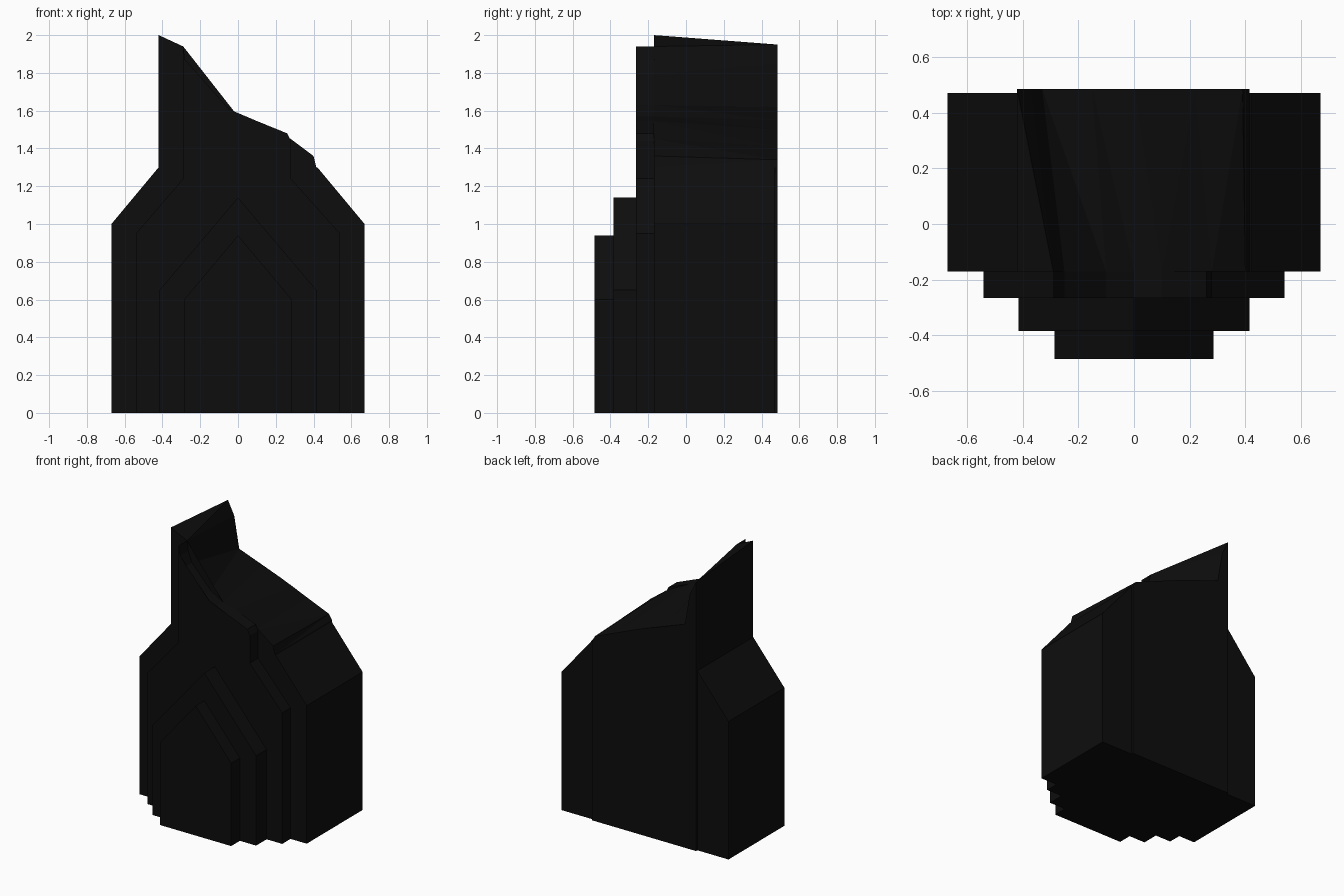
import bpy
import bmesh

cube = bpy.data.objects.get("Cube")
if cube:
    bpy.data.objects.remove(cube, do_unlink=True)

stone = bpy.data.materials.new("black_stone")
stone.use_nodes = True
colour = (0.004, 0.004, 0.004, 1)
stone.diffuse_color = colour
bsdf = stone.node_tree.nodes["Principled BSDF"]
bsdf.inputs["Base Color"].default_value = colour
bsdf.inputs["Roughness"].default_value = 0.9


def slab(name, front, back, y_front, y_back):
    """Loft between two matching (x, z) outlines to make a solid slab."""
    bm = bmesh.new()
    a = [bm.verts.new((x, y_front, z)) for x, z in front]
    b = [bm.verts.new((x, y_back, z)) for x, z in back]
    bm.faces.new(a)
    bm.faces.new(b[::-1])
    n = len(a)
    for i in range(n):
        j = (i + 1) % n
        bm.faces.new((a[j], a[i], b[i], b[j]))
    bmesh.ops.triangulate(bm, faces=bm.faces[:])
    bmesh.ops.recalc_face_normals(bm, faces=bm.faces[:])
    mesh = bpy.data.meshes.new(name)
    bm.to_mesh(mesh)
    bm.free()
    mesh.materials.append(stone)
    obj = bpy.data.objects.new(name, mesh)
    bpy.context.collection.objects.link(obj)
    return obj


def mirrored(half):
    """Complete a right-hand outline, listed from bottom to top."""
    return half + [(-x, z) for x, z in reversed(half) if x > 0]


# Broad body with sloping shoulders
body = mirrored([(0.67, 0), (0.67, 1.0), (0.42, 1.3)])
slab("shouldered_body", body, body, -0.17, 0.47)

# Tall core with a broken top, lower along the rear edge
core_front = [(-0.42, 0), (0.415, 0), (0.415, 1.3), (0.4, 1.36), (0.28, 1.45),
              (0.1, 1.545), (0, 1.57), (-0.1, 1.63), (-0.25, 1.79),
              (-0.29, 1.94), (-0.42, 2.0)]
core_back = [(-0.42, 0), (0.415, 0), (0.415, 1.3), (0.39, 1.34), (0.22, 1.41),
             (0.1, 1.46), (0, 1.5), (-0.15, 1.55), (-0.33, 1.62),
             (-0.37, 1.85), (-0.42, 1.95)]
slab("broken_core", core_front, core_back, -0.17, 0.485)

# Front buttress with a broken top
buttress = [(-0.54, 0), (0.54, 0), (0.54, 0.95), (0.28, 1.24), (0.28, 1.44),
            (0.26, 1.48), (0.1, 1.545), (0, 1.57), (-0.1, 1.63), (-0.25, 1.79),
            (-0.28, 1.87), (-0.29, 1.94), (-0.29, 1.24), (-0.54, 0.95)]
slab("front_buttress", buttress, buttress, -0.265, -0.17)

# Two stepped gables at the front
for name, width, eave, peak, y_front, y_back in (
        ("outer_gable", 0.415, 0.65, 1.14, -0.385, -0.265),
        ("inner_gable", 0.285, 0.6, 0.94, -0.485, -0.385)):
    outline = mirrored([(width, 0), (width, eave), (0, peak)])
    slab(name, outline, outline, y_front, y_back)
